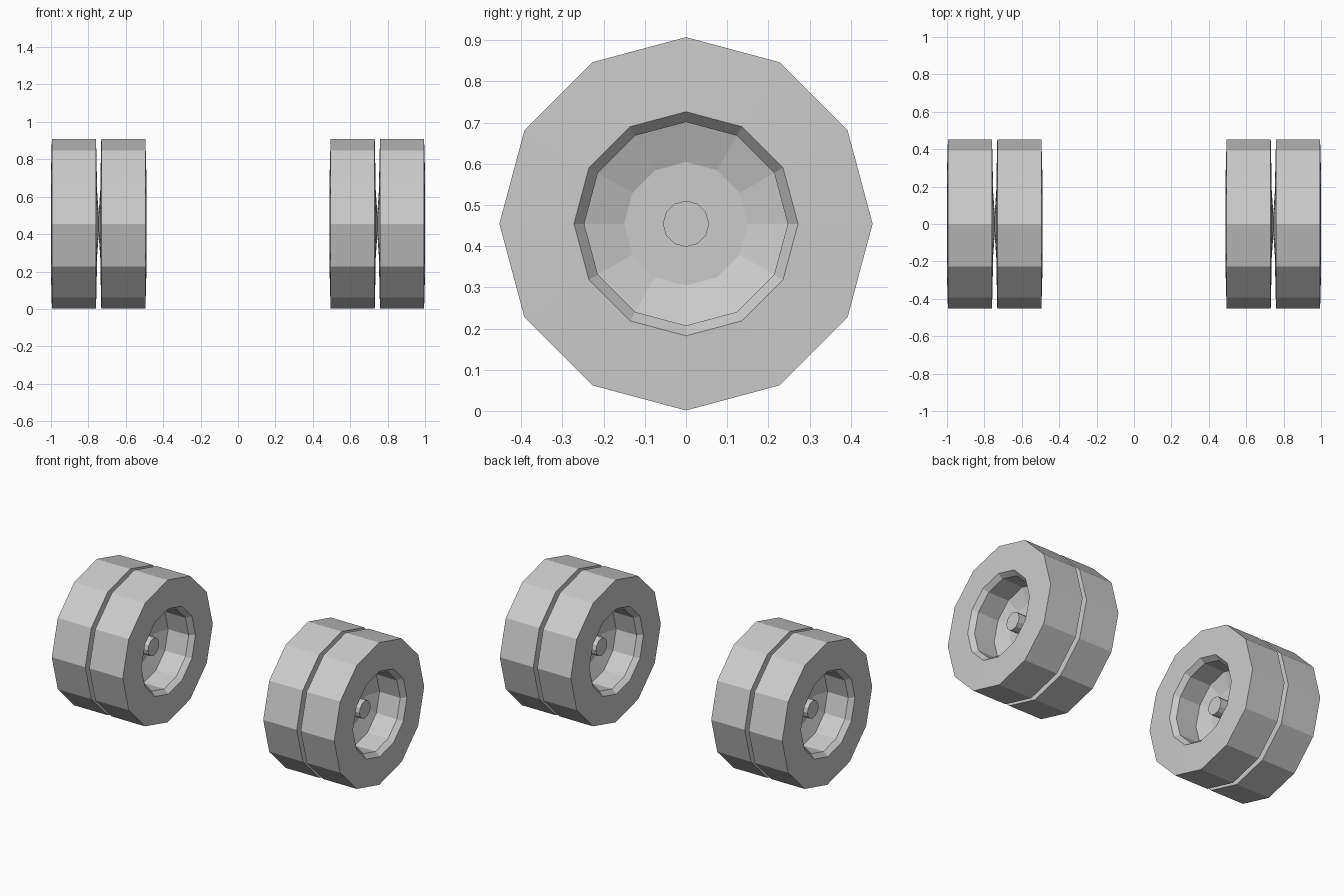
import bpy, bmesh, math

if "Cube" in bpy.data.objects:
    bpy.data.objects.remove(bpy.data.objects["Cube"])

SIDES = 12
RADIUS = 0.453
AXLE_Z = 0.4545
PAIR_X = 0.745      # centre of each twin-wheel pair
HALF = 0.255        # pair centre to outer wheel face


def lathe(name, profile, x, direction):
    """Spin (radius, offset) points about the x axis as a 12-sided form."""
    bm = bmesh.new()
    rings = []
    for r, off in profile:
        px = x + direction * off
        if r == 0:
            rings.append([bm.verts.new((px, 0, AXLE_Z))] * SIDES)
        else:
            rings.append([bm.verts.new((px, r * math.sin(a), AXLE_Z + r * math.cos(a)))
                          for a in (2 * math.pi * i / SIDES for i in range(SIDES))])
    for a, b in zip(rings, rings[1:]):
        for i in range(SIDES):
            j = (i + 1) % SIDES
            bm.faces.new(list(dict.fromkeys((a[i], a[j], b[j], b[i]))))
    bmesh.ops.recalc_face_normals(bm, faces=bm.faces)
    mesh = bpy.data.meshes.new(name)
    bm.to_mesh(mesh)
    bm.free()
    ob = bpy.data.objects.new(name, mesh)
    bpy.context.collection.objects.link(ob)
    return ob


# profiles: (radius, distance from the pair centre)
tyre = [(0.272, HALF), (RADIUS, HALF - 0.005), (RADIUS, 0.014), (0.272, 0.010)]
rim = [(0, 0.0), (0.055, 0.0), (0.20, 0.010), (0.272, 0.010),
       (0.272, HALF), (0.247, HALF - 0.03), (0.247, HALF - 0.175),
       (0.15, HALF - 0.21), (0, HALF - 0.21)]
axle = [(0, 0.15), (0.056, 0.15), (0.056, -0.15), (0, -0.15)]

# twin wheels on both sides, dished away from each other
for side, x in (("left", -PAIR_X), ("right", PAIR_X)):
    for place, d in (("a", -1), ("b", 1)):
        lathe(f"tyre_{side}_{place}", tyre, x, d)
        lathe(f"rim_{side}_{place}", rim, x, d)
    # hub shaft through the pair
    lathe(f"hub_{side}", axle, x, 1)
